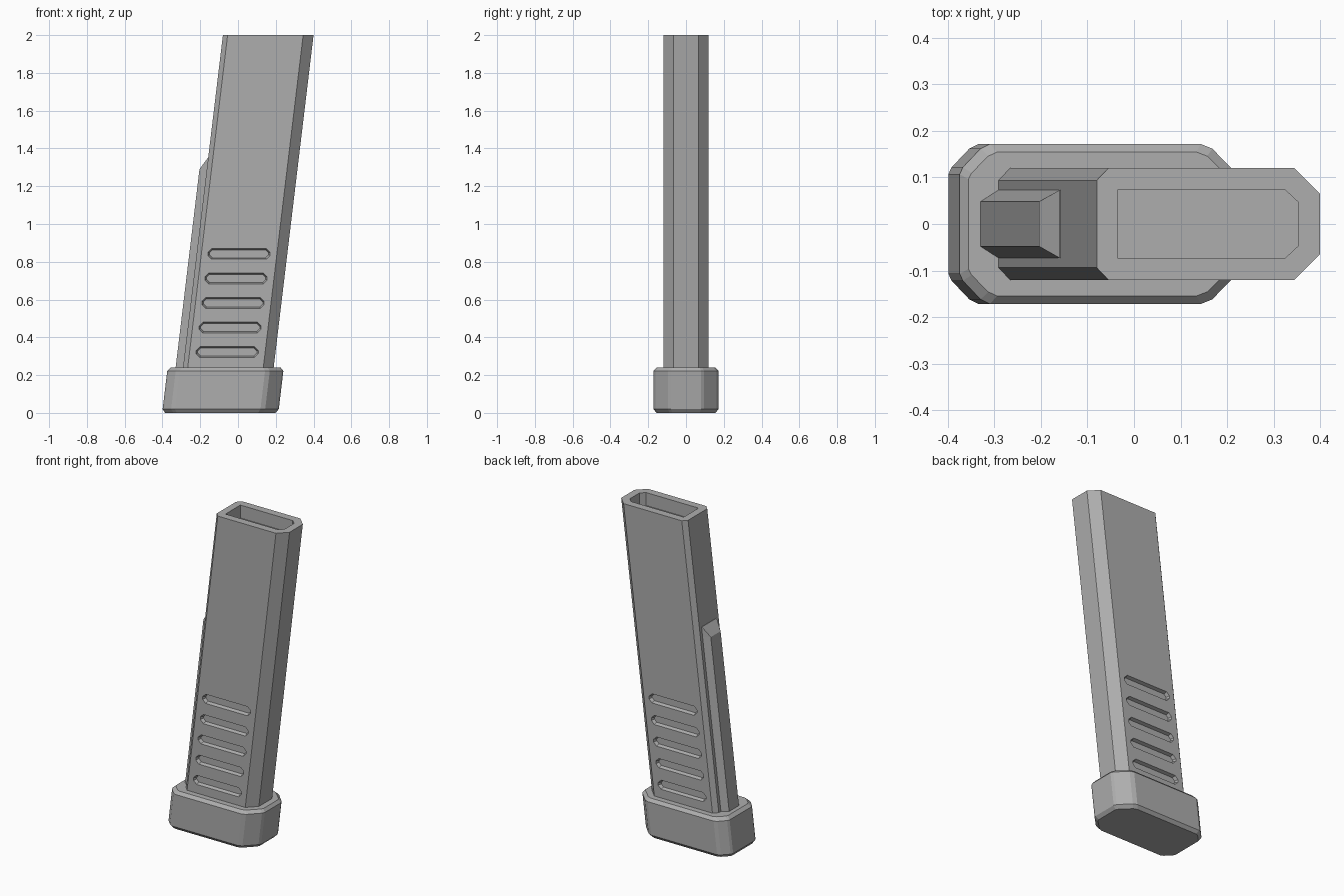
import bpy, bmesh

cube = bpy.data.objects.get("Cube")
if cube:
    bpy.data.objects.remove(cube, do_unlink=True)

LEAN = 0.12  # sideways lean per unit of height

grey = bpy.data.materials.new("steel grey")
grey.use_nodes = True
colour = (0.42, 0.42, 0.42, 1)
grey.diffuse_color = colour
grey.node_tree.nodes["Principled BSDF"].inputs["Base Color"].default_value = colour


def loft(name, rings):
    """Skin a stack of equally long closed rings and cap both ends."""
    bm = bmesh.new()
    loops = [[bm.verts.new(p) for p in ring] for ring in rings]
    n = len(loops[0])
    for a, b in zip(loops, loops[1:]):
        for i in range(n):
            j = (i + 1) % n
            bm.faces.new((a[i], a[j], b[j], b[i]))
    bm.faces.new(loops[0][::-1])
    bm.faces.new(loops[-1])
    bmesh.ops.recalc_face_normals(bm, faces=bm.faces)
    mesh = bpy.data.meshes.new(name)
    bm.to_mesh(mesh)
    bm.free()
    mesh.materials.append(grey)
    obj = bpy.data.objects.new(name, mesh)
    bpy.context.collection.objects.link(obj)
    return obj


def mirrored(half):
    """Complete an outline given for +y only."""
    return half + [(x, -y) for x, y in reversed(half)]


def level(outline, z, z_ref, sx=1.0, sy=1.0, cx=0.0):
    """Place an outline at height z, leaning from its reference height."""
    return [(cx + (x - cx) * sx + LEAN * (z - z_ref), y * sy, z) for x, y in outline]


def cut(target, cutter):
    mod = target.modifiers.new(cutter.name, "BOOLEAN")
    mod.operation = "DIFFERENCE"
    mod.solver = "EXACT"
    mod.object = cutter
    cutter.hide_render = True
    cutter.hide_set(True)
    cutter.display_type = "WIRE"


# Leaning tube
tube = mirrored([(-0.08, 0.094), (-0.055, 0.12), (0.345, 0.12), (0.40, 0.065)])
body = loft("magazine_body", [level(tube, 0.2, 2), level(tube, 2, 2)])

# Recess in the open top
mouth = mirrored([(-0.035, 0.073), (0.325, 0.073), (0.353, 0.047)])
cut(body, loft("mouth_cutter", [[(x, y, z) for x, y in mouth] for z in (1.92, 2.05)]))


# Grip slots on both faces, tapering to a smaller floor
def slot_ring(x, z, y, inset):
    hx, hz, c = 0.165 - inset, 0.029 - inset, 0.02 - inset * 0.5
    pts = [(-hx, -hz + c), (-hx + c, -hz), (hx - c, -hz), (hx, -hz + c),
           (hx, hz - c), (hx - c, hz), (-hx + c, hz), (-hx, hz - c)]
    return [(x + a, y, z + b) for a, b in pts]


for side, label in ((-1, "front"), (1, "back")):
    for i in range(5):
        z = 0.322 + i * 0.13
        x = -0.057 + LEAN * (z - 0.322)
        cut(body, loft(f"{label}_slot_cutter_{i + 1}", [
            slot_ring(x, z, side * 0.13, -0.003),
            slot_ring(x, z, side * 0.10, 0.008)]))

# Raised spine with a sloped upper end
spine_rings = []
for z, out, half in ((0.2, -0.335, 0.048), (1.29, -0.204, 0.048), (1.35, -0.16, 0.073)):
    root = -0.08 + LEAN * (z - 2)
    spine_rings.append([(root + 0.01, -0.073, z), (root, -0.073, z), (out, -half, z),
                        (out, half, z), (root, 0.073, z), (root + 0.01, 0.073, z)])
loft("spine_rib", spine_rings)

# Base plate with bevelled rims
plate = mirrored([(-0.375, 0.107), (-0.368, 0.122), (-0.33, 0.162), (-0.31, 0.172),
                  (0.143, 0.172), (0.168, 0.162), (0.232, 0.096), (0.24, 0.08)])
loft("base_plate", [level(plate, z, 0.22, sx, sy, -0.067) for z, sx, sy in
                    ((0, 0.95, 0.91), (0.02, 1, 1), (0.222, 1, 1), (0.24, 0.945, 0.9))])
